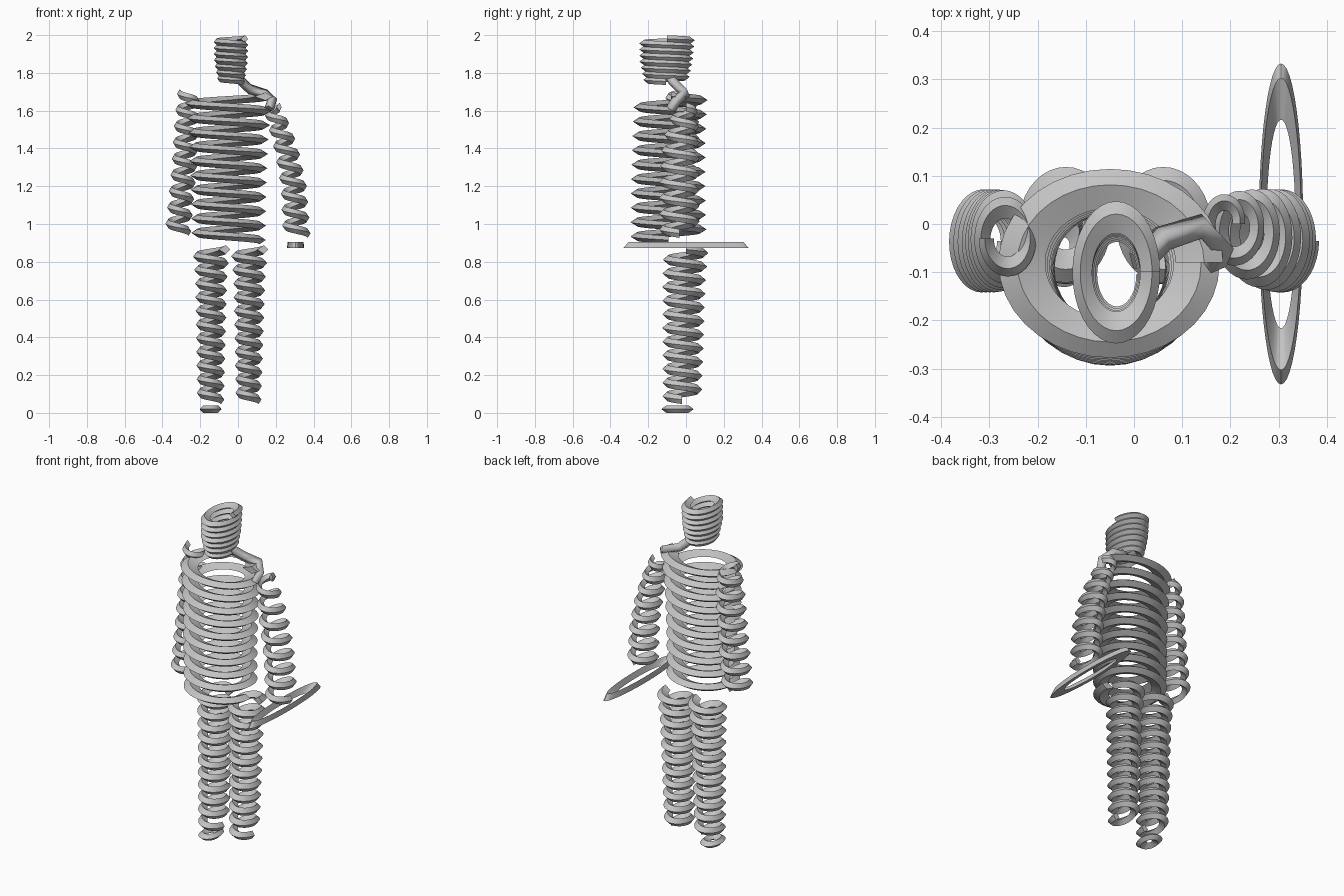
import bpy
import bmesh
from math import cos, sin, pi, radians

if "Cube" in bpy.data.objects:
    bpy.data.objects.remove(bpy.data.objects["Cube"], do_unlink=True)

# Single plain grey
grey = bpy.data.materials.new("plain grey")
grey.use_nodes = True
colour = (0.55, 0.55, 0.55, 1)
grey.diffuse_color = colour
grey.node_tree.nodes["Principled BSDF"].inputs["Base Color"].default_value = colour


def diamond(inner, height):
    """Band section as (share of radius, height offset)."""
    mid = inner + (1 - inner) * 0.6
    return [(1, 0), (mid, height / 2), (inner, 0), (mid, -height / 2)]


def station(stations, t):
    """Interpolate (z, x, y, radius x, radius y) at height share t."""
    z = stations[0][0] + (stations[-1][0] - stations[0][0]) * t
    for a, b in zip(stations, stations[1:]):
        if z >= b[0] or b is stations[-1]:
            k = (a[0] - z) / (a[0] - b[0]) if a[0] != b[0] else 0
            return [z] + [p + (q - p) * k for p, q in zip(a[1:], b[1:])]


def coil(name, stations, turns, section, start=0, closed=False, segments=36):
    """Sweep a band section down an elliptical helix, or round a closed ring."""
    bm = bmesh.new()
    steps = round(turns * segments)
    rows = []
    for i in range(steps if closed else steps + 1):
        z, x, y, rx, ry = station(stations, i / steps)
        a = radians(start) + 2 * pi * i / segments
        rows.append([bm.verts.new((x + rx * s * cos(a), y + ry * s * sin(a), z + dz))
                     for s, dz in section])
    n = len(section)
    pairs = list(zip(rows, rows[1:]))
    if closed:
        pairs.append((rows[-1], rows[0]))
    else:
        bm.faces.new(rows[0])
        bm.faces.new(rows[-1][::-1])
    for p, q in pairs:
        for j in range(n):
            bm.faces.new((p[j], p[(j + 1) % n], q[(j + 1) % n], q[j]))
    bmesh.ops.recalc_face_normals(bm, faces=bm.faces)
    mesh = bpy.data.meshes.new(name)
    bm.to_mesh(mesh)
    bm.free()
    obj = bpy.data.objects.new(name, mesh)
    bpy.context.collection.objects.link(obj)
    mesh.materials.append(grey)
    bpy.ops.object.select_all(action="DESELECT")
    obj.select_set(True)
    bpy.context.view_layer.objects.active = obj
    bpy.ops.object.shade_smooth_by_angle(angle=radians(30))


# Head: tight stack of turns, narrowing to the chin
coil("head", [(1.98, -0.037, -0.1, 0.091, 0.148),
              (1.86, -0.037, -0.105, 0.09, 0.142),
              (1.755, -0.035, -0.105, 0.072, 0.118)], 7, diamond(0.55, 0.038))

# Torso: wide open spiral
coil("torso", [(1.675, -0.05, -0.08, 0.235, 0.195),
               (1.45, -0.05, -0.09, 0.212, 0.195),
               (1.2, -0.05, -0.095, 0.202, 0.198),
               (0.915, -0.05, -0.092, 0.197, 0.202)], 10, diamond(0.58, 0.043))

# Arms
arm_band = diamond(0.48, 0.046)
coil("right_arm", [(1.69, -0.262, -0.03, 0.06, 0.075),
                   (1.55, -0.27, -0.03, 0.067, 0.1),
                   (1.3, -0.285, -0.035, 0.068, 0.107),
                   (0.96, -0.318, -0.035, 0.07, 0.107)], 8.5, arm_band, start=180)
coil("left_arm", [(1.62, 0.18, 0, 0.05, 0.06),
                  (1.5, 0.225, -0.02, 0.062, 0.09),
                  (1.38, 0.26, -0.03, 0.066, 0.103),
                  (1.2, 0.295, -0.035, 0.07, 0.107),
                  (0.95, 0.31, -0.035, 0.074, 0.107)], 8, arm_band)

# Legs, slightly tapered
for name, x_top, x_low, r_low in (("right_leg", -0.142, -0.145, 0.072),
                                  ("left_leg", 0.06, 0.056, 0.068)):
    coil(name, [(0.865, x_top, 0, 0.1, 0.12),
                (0.7, x_top, -0.01, 0.085, 0.115),
                (0.07, x_low, -0.02, r_low, 0.104)], 11, diamond(0.42, 0.047))

# Foot ring and the long thin hoop at the hand
coil("right_foot", [(0.02, -0.145, -0.045, 0.058, 0.086)] * 2, 1,
     diamond(0.2, 0.04), closed=True)
coil("hand_hoop", [(0.872, 0.305, 0, 0.046, 0.333)] * 2, 1,
     [(1, 0), (0.91, 0.033), (0.65, 0)], closed=True, segments=48)

# Shoulder link from the chin to the top of the torso
curve = bpy.data.curves.new("shoulder_link", "CURVE")
curve.dimensions = "3D"
curve.bevel_depth = 0.028
curve.bevel_resolution = 0
curve.use_fill_caps = True
path = [(0.01, -0.08, 1.765), (0.06, -0.03, 1.715), (0.14, -0.005, 1.69),
        (0.18, -0.05, 1.655), (0.165, -0.08, 1.61)]
spline = curve.splines.new("POLY")
spline.points.add(len(path) - 1)
for point, co in zip(spline.points, path):
    point.co = (*co, 1)
curve.materials.append(grey)
bpy.context.collection.objects.link(bpy.data.objects.new("shoulder_link", curve))
